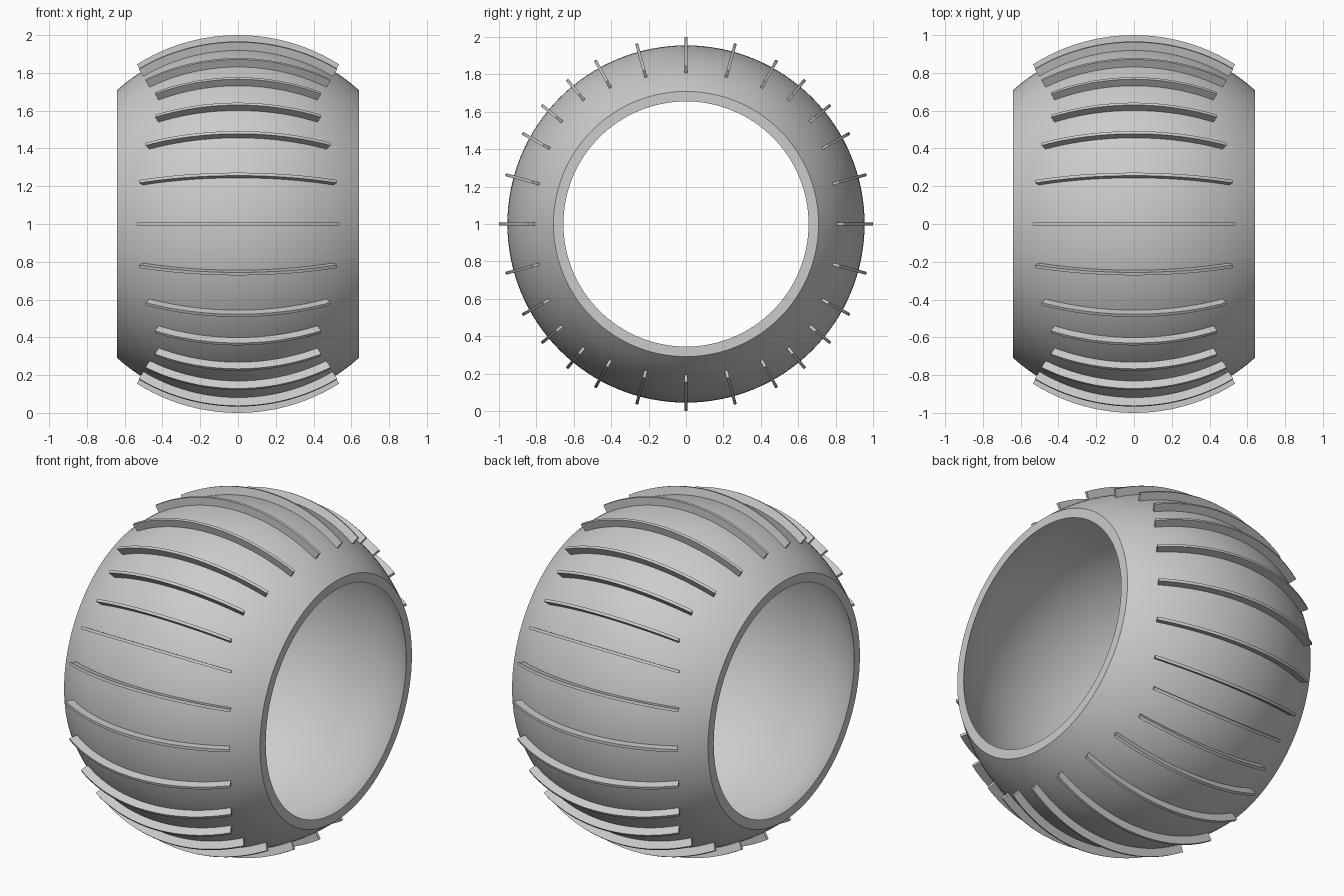
import bpy, bmesh
from math import sin, cos, asin, pi, radians
from mathutils import Matrix, Vector

cube = bpy.data.objects.get("Cube")
if cube:
    bpy.data.objects.remove(cube, do_unlink=True)

grey = bpy.data.materials.new("plain_grey")
grey.use_nodes = True
grey.diffuse_color = (0.6, 0.6, 0.6, 1)
grey.node_tree.nodes["Principled BSDF"].inputs["Base Color"].default_value = (0.6, 0.6, 0.6, 1)

CENTRE = Vector((0, 0, 1))
OUTER, INNER, TREAD = 0.955, 0.916, 1.0
HALF_WIDTH = 0.64


def finish(bm, name):
    bmesh.ops.recalc_face_normals(bm, faces=bm.faces)
    mesh = bpy.data.meshes.new(name)
    bm.to_mesh(mesh)
    bm.free()
    mesh.materials.append(grey)
    obj = bpy.data.objects.new(name, mesh)
    obj.location = CENTRE
    bpy.context.collection.objects.link(obj)
    bpy.ops.object.select_all(action="DESELECT")
    obj.select_set(True)
    bpy.context.view_layer.objects.active = obj
    bpy.ops.object.shade_smooth_by_angle(angle=radians(30))
    return obj


def arc(radius, half_angle, steps):
    """Points of an arc in the XZ plane, from -x to +x over the top."""
    angles = [half_angle * (2 * i / steps - 1) for i in range(steps + 1)]
    return [Vector((radius * sin(a), 0, radius * cos(a))) for a in angles]


# Barrel shell: closed section of two spherical arcs, lathed around x
section = arc(OUTER, asin(HALF_WIDTH / OUTER), 32)
section += reversed(arc(INNER, asin(HALF_WIDTH / INNER), 32))
bm = bmesh.new()
verts = [bm.verts.new(p) for p in section]
edges = [bm.edges.new((verts[i - 1], verts[i])) for i in range(len(verts))]
bmesh.ops.spin(bm, geom=verts + edges, cent=(0, 0, 0), axis=(1, 0, 0),
               angle=2 * pi, steps=128, use_merge=True)
bmesh.ops.remove_doubles(bm, verts=bm.verts, dist=0.0001)
finish(bm, "tyre_shell")


# Tread rib: thin curved bar, turned around x
def tread_rib(name, turn, reach, thickness=0.016, steps=24):
    half = asin(reach / TREAD)
    outline = arc(TREAD, half, steps) + arc(0.935, half, steps)[::-1]
    bm = bmesh.new()
    n = steps + 1
    near, far = [[bm.verts.new(p + Vector((0, s * thickness / 2, 0))) for p in outline]
                 for s in (-1, 1)]
    for i in range(2 * n):
        bm.faces.new((near[i - 1], near[i], far[i], far[i - 1]))
    for side in (near, far):
        for i in range(steps):
            j = 2 * n - 1 - i
            bm.faces.new((side[i], side[i + 1], side[j - 1], side[j]))
    bm.transform(Matrix.Rotation(radians(turn), 4, "X"))
    finish(bm, name)


# Angle and half length of the ribs in one quarter, repeated all round
quarter = [(0, 0.535), (15.3, 0.525), (29, 0.49), (39.5, 0.44),
           (50.5, 0.44), (61, 0.49), (74.7, 0.525)]
for q in range(4):
    for k, (angle, reach) in enumerate(quarter):
        tread_rib(f"tread_rib_{q * len(quarter) + k + 1}", 90 * q + angle, reach)
